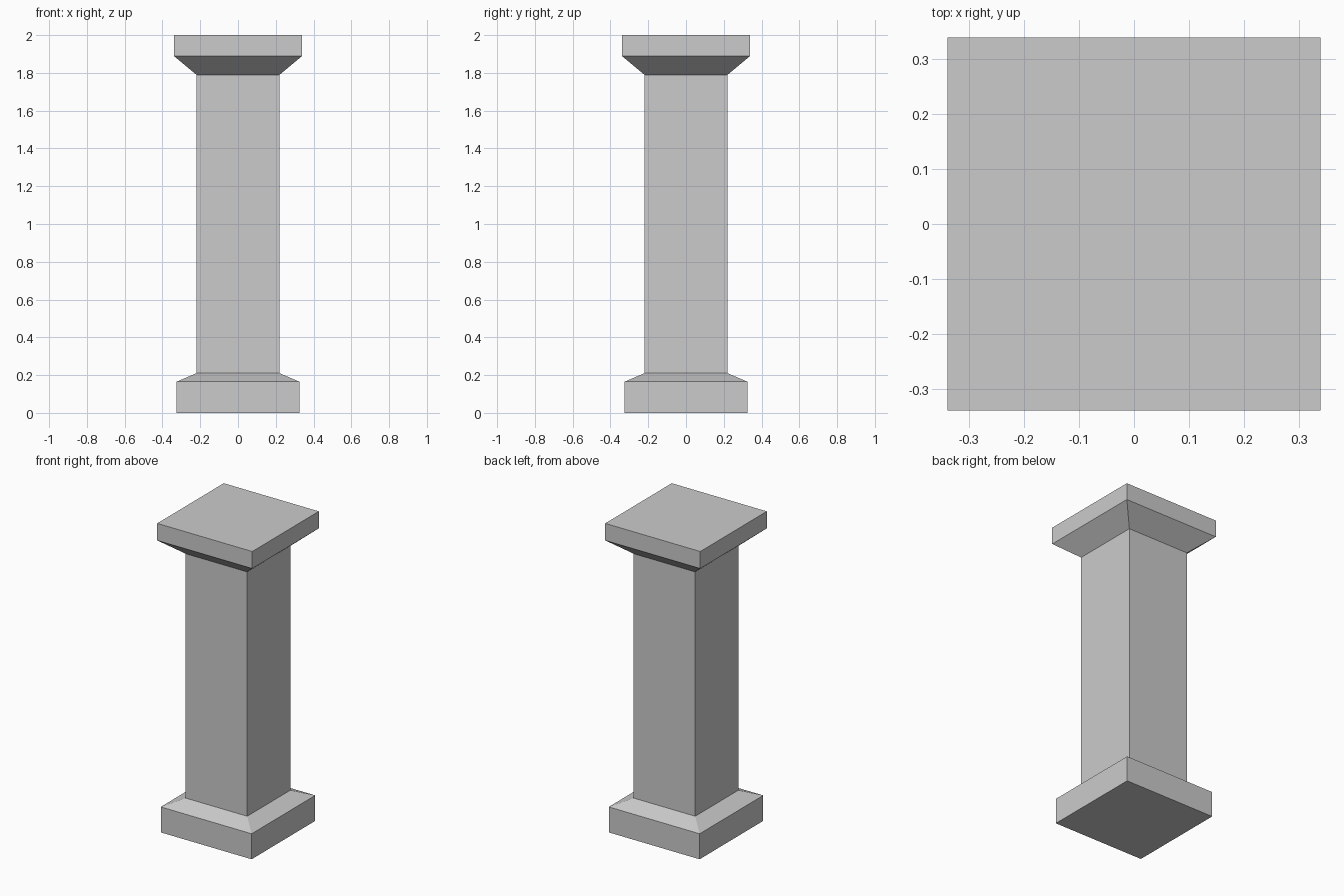
import bpy
import bmesh

cube = bpy.data.objects.get("Cube")
if cube:
    bpy.data.objects.remove(cube, do_unlink=True)

# Single stone material
GREY = (0.6, 0.6, 0.6, 1.0)
stone = bpy.data.materials.new("grey stone")
stone.use_nodes = True
stone.diffuse_color = GREY
bsdf = next(n for n in stone.node_tree.nodes if n.type == 'BSDF_PRINCIPLED')
bsdf.inputs["Base Color"].default_value = GREY
bsdf.inputs["Roughness"].default_value = 0.8


def square_stack(name, profile):
    """Loft square rings through (half width, height) pairs."""
    bm = bmesh.new()
    rings = []
    for half, z in profile:
        corners = ((-1, -1), (1, -1), (1, 1), (-1, 1))
        rings.append([bm.verts.new((x * half, y * half, z)) for x, y in corners])
    for low, high in zip(rings, rings[1:]):
        for i in range(4):
            j = (i + 1) % 4
            bm.faces.new((low[i], low[j], high[j], high[i]))
    bm.faces.new(reversed(rings[0]))
    bm.faces.new(rings[-1])
    mesh = bpy.data.meshes.new(name)
    bm.to_mesh(mesh)
    bm.free()
    mesh.materials.append(stone)
    obj = bpy.data.objects.new(name, mesh)
    bpy.context.collection.objects.link(obj)
    return obj


BASE, SHAFT, CAP = 0.325, 0.22, 0.34

# One continuous pillar: plinth, sloped shoulder, shaft, flared neck, cap slab
square_stack("square_pillar", [
    (BASE, 0.0), (BASE, 0.165),
    (SHAFT, 0.21), (SHAFT, 1.79),
    (CAP, 1.89), (CAP, 2.0),
])
